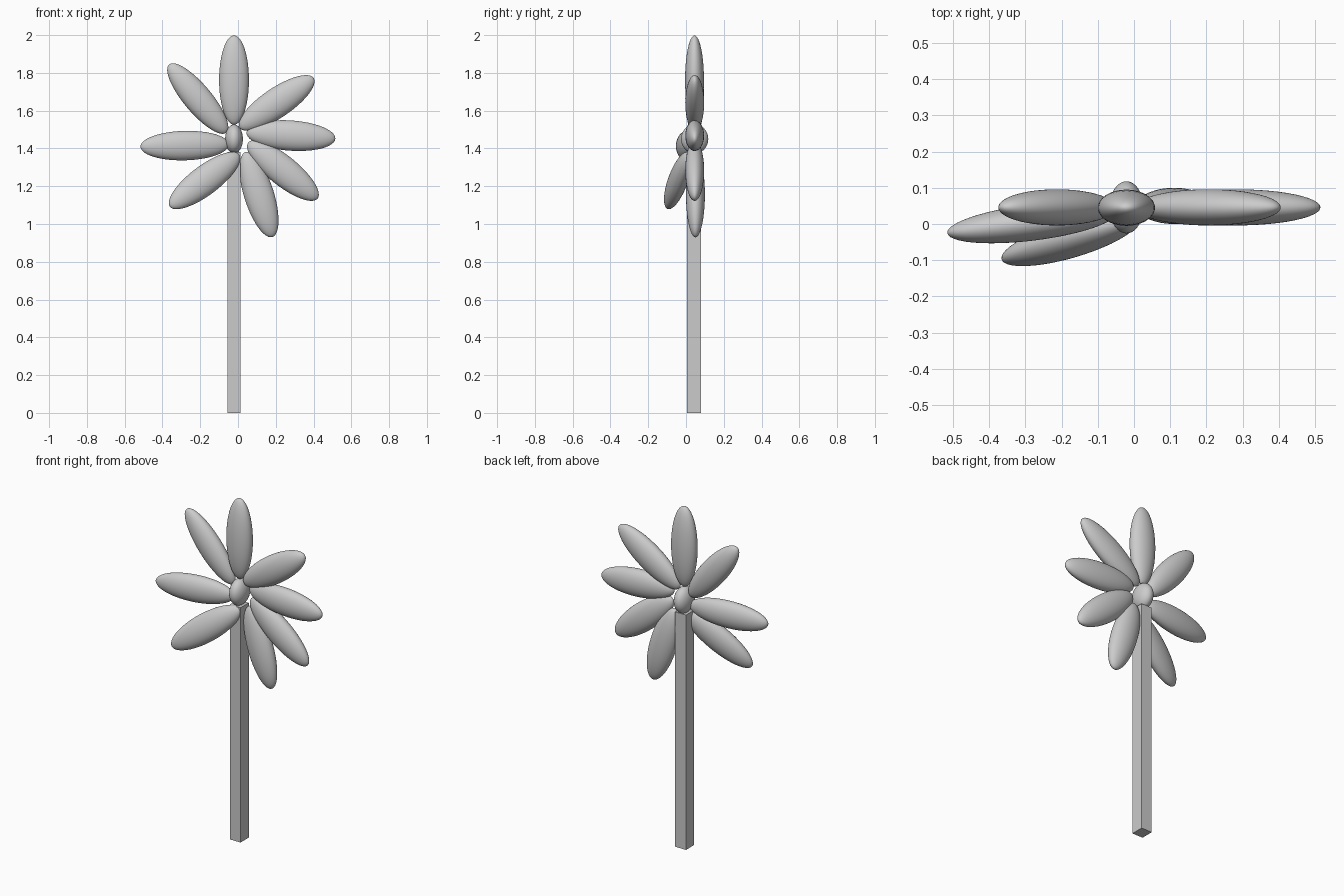
import bpy
from math import sin, cos, radians
from mathutils import Vector, Matrix

if "Cube" in bpy.data.objects:
    bpy.data.objects.remove(bpy.data.objects["Cube"])


def ellipsoid(name, loc, radii, angle=0, lean=0):
    """Ellipsoid whose long axis points at angle in the xz plane, leaning toward -y."""
    a, l = radians(angle), radians(lean)
    u = Vector((cos(a) * cos(l), -sin(l), sin(a) * cos(l)))
    n = Vector((0, 1, 0))
    n = (n - u * n.dot(u)).normalized()
    w = u.cross(n)
    rot = Matrix((u, n, w)).transposed().to_4x4()
    bpy.ops.mesh.primitive_uv_sphere_add(segments=48, ring_count=24, radius=1)
    ob = bpy.context.object
    ob.name = name
    ob.data.transform(Matrix.Rotation(radians(90), 4, 'Y'))  # poles at the tips
    ob.data.transform(Matrix.Diagonal((*radii, 1)))
    ob.matrix_world = Matrix.Translation(loc) @ rot
    bpy.ops.object.shade_smooth()
    return ob


# Square stem
bpy.ops.mesh.primitive_cube_add(size=1, location=(-0.021, 0.042, 0.69))
stem = bpy.context.object
stem.name = "stem"
stem.scale = (0.07, 0.076, 1.38)

# Flower centre
ellipsoid("flower_centre", (-0.021, 0.046, 1.45), (0.047, 0.072, 0.077))

# Petals: x, y, z, angle, lean, half width
petals = [
    (-0.021, 0.045, 1.762, 90, 0, 0.079),
    (0.205, 0.046, 1.641, 34, 0, 0.079),
    (0.280, 0.046, 1.468, -4, 0, 0.080),
    (0.238, 0.046, 1.283, -39, 0, 0.079),
    (0.111, 0.050, 1.156, -72.5, 0, 0.079),
    (-0.177, -0.043, 1.230, 217, 13.5, 0.078),
    (-0.282, 0.004, 1.415, 181.5, 7, 0.078),
    (-0.213, 0.046, 1.664, 130, 0, 0.074),
]
for i, (x, y, z, angle, lean, width) in enumerate(petals):
    ellipsoid(f"petal_{i + 1}", (x, y, z), (0.236, 0.05, width), angle, lean)
